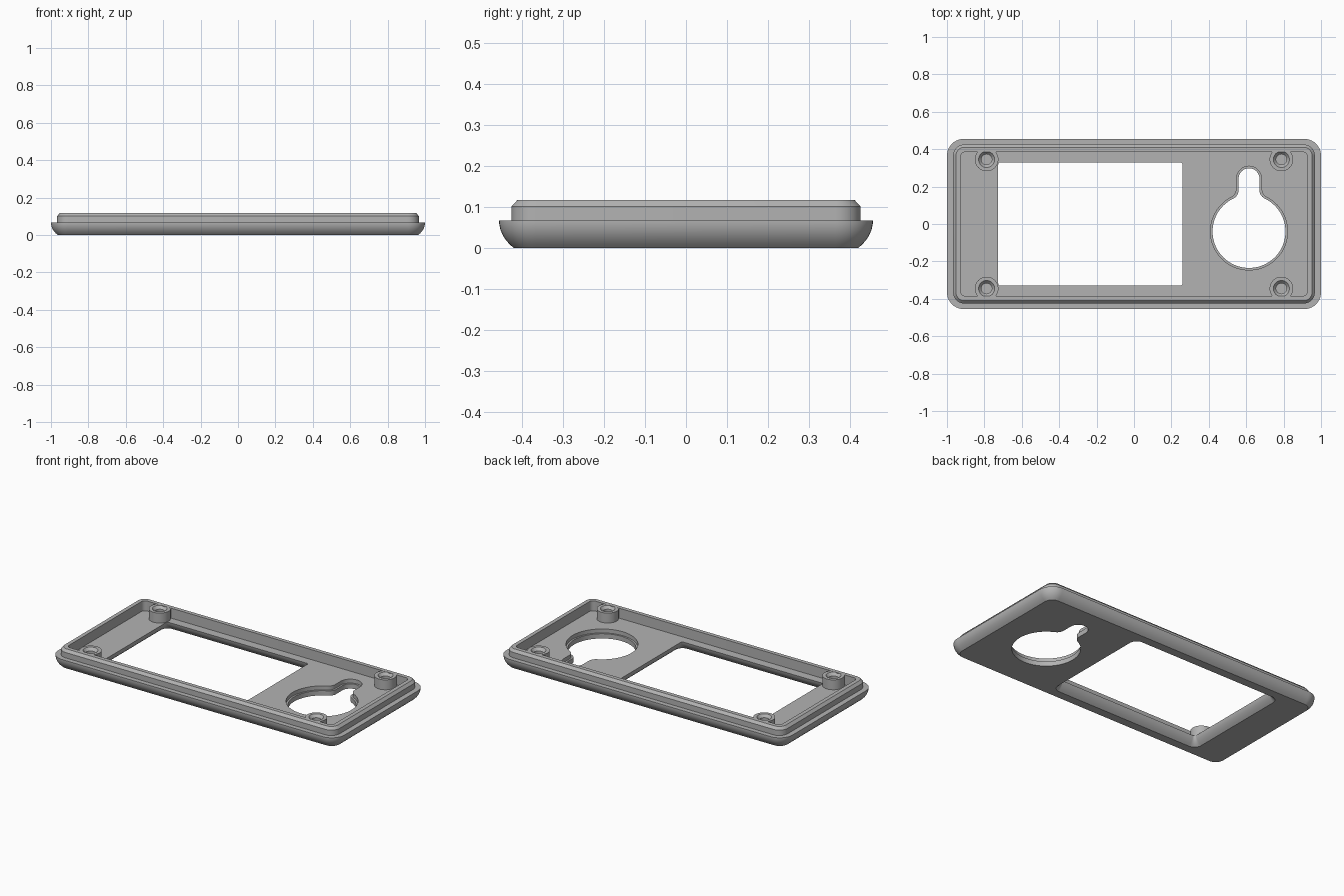
import bpy, bmesh, math

cube = bpy.data.objects.get("Cube")
if cube:
    bpy.data.objects.remove(cube, do_unlink=True)

grey = bpy.data.materials.new("grey plastic")
grey.use_nodes = True
colour = (0.45, 0.45, 0.45, 1)
grey.diffuse_color = colour
grey.node_tree.nodes["Principled BSDF"].inputs["Base Color"].default_value = colour


def arc(cx, cy, r, start, end, steps):
    """Points along an arc, angles in degrees."""
    angles = [math.radians(start + (end - start) * i / steps) for i in range(steps + 1)]
    return [(cx + r * math.cos(a), cy + r * math.sin(a)) for a in angles]


def rounded_rect(hx, hy, r, cx=0):
    corners = [(1, 1), (-1, 1), (-1, -1), (1, -1)]
    points = []
    for i, (sx, sy) in enumerate(corners):
        points += arc(cx + sx * (hx - r), sy * (hy - r), r, 90 * i, 90 * i + 90, 10)
    return points


def loft(name, layers):
    """Skin a stack of (outline, z) layers and cap both ends."""
    bm = bmesh.new()
    rings = [[bm.verts.new((x, y, z)) for x, y in outline] for outline, z in layers]
    n = len(rings[0])
    for a, b in zip(rings, rings[1:]):
        for i in range(n):
            j = (i + 1) % n
            bm.faces.new((a[i], a[j], b[j], b[i]))
    bm.faces.new(rings[0][::-1])
    bm.faces.new(rings[-1])
    bmesh.ops.recalc_face_normals(bm, faces=bm.faces)
    mesh = bpy.data.meshes.new(name)
    bm.to_mesh(mesh)
    bm.free()
    mesh.materials.append(grey)
    obj = bpy.data.objects.new(name, mesh)
    bpy.context.collection.objects.link(obj)
    return obj


def activate(obj):
    bpy.ops.object.select_all(action='DESELECT')
    obj.select_set(True)
    bpy.context.view_layer.objects.active = obj


def cut(target, cutter):
    mod = target.modifiers.new("cut", 'BOOLEAN')
    mod.operation = 'DIFFERENCE'
    mod.solver = 'EXACT'
    mod.object = cutter
    cutter.hide_render = True
    activate(target)
    bpy.ops.object.modifier_apply(modifier=mod.name)
    bpy.data.objects.remove(cutter, do_unlink=True)


# Heights shared by the parts
SHELF, FLOOR, TOP = 0.068, 0.055, 0.118
# Rounded lower edge: (inset, z)
edge = [(0.036, 0), (0.026, 0.009), (0.017, 0.019), (0.009, 0.031),
        (0.003, 0.045), (0, 0.06)]

# Bezel: rounded base, stepped lip with chamfer, then the cavity inside
layers = [(rounded_rect(1 - d, 0.455 - d, 0.09 - d), z) for d, z in edge]
layers += [
    (rounded_rect(1, 0.455, 0.09), SHELF),
    (rounded_rect(0.967, 0.425, 0.06), SHELF),
    (rounded_rect(0.967, 0.425, 0.06), 0.102),
    (rounded_rect(0.952, 0.410, 0.045), TOP),
    (rounded_rect(0.927, 0.385, 0.025), TOP),
    (rounded_rect(0.927, 0.385, 0.025), FLOOR),
]
bezel = loft("bezel", layers)

# Display window, flaring outwards at the underside
WX, WHX, WHY = -0.233, 0.492, 0.329
flare = [(edge[0][0] + 0.008, -0.01)] + edge + [(0, 0.15)]
cut(bezel, loft("window_cutter",
                [(rounded_rect(WHX + d, WHY + d, 0.012 + d, WX), z) for d, z in flare]))


def keyhole(grow):
    """Round opening with a filleted neck and a round-ended slot."""
    cx, cy, r, w, f, tip = 0.615, -0.04, 0.195 + grow, 0.056 + grow, 0.05, 0.242
    fy = math.sqrt((r + f) ** 2 - (w + f) ** 2)
    a = math.degrees(math.atan2(fy, w + f))
    points = arc(cx, cy, r, 180 - a, 360 + a, 64)
    points += arc(cx + w + f, cy + fy, f, 180 + a, 180, 10)
    points += arc(cx, tip, w, 0, 180, 24)
    points += arc(cx - w - f, cy + fy, f, 0, -a, 10)[:-1]
    return points


# Keyhole with a narrow ledge half way through
cut(bezel, loft("keyhole_cutter", [(keyhole(0), -0.05), (keyhole(0), 0.15)]))
cut(bezel, loft("keyhole_ledge_cutter", [(keyhole(0.011), 0.03), (keyhole(0.011), 0.15)]))

# Screw bosses with countersunk blind holes
boss_profile = [(0.063, FLOOR - 0.005), (0.063, TOP - 0.0005), (0.043, TOP - 0.0005),
                (0.028, 0.1), (0.028, FLOOR)]
bosses = []
for side, sx in (("left", 1), ("right", -1)):
    for end, sy in (("front", -1), ("back", 1)):
        bosses.append(loft(f"screw_boss_{end}_{side}",
                           [(arc(sx * 0.788, sy * 0.345, r, 0, 352.5, 47), z)
                            for r, z in boss_profile]))

for obj in [bezel] + bosses:
    activate(obj)
    bpy.ops.object.shade_smooth_by_angle(angle=math.radians(30))
